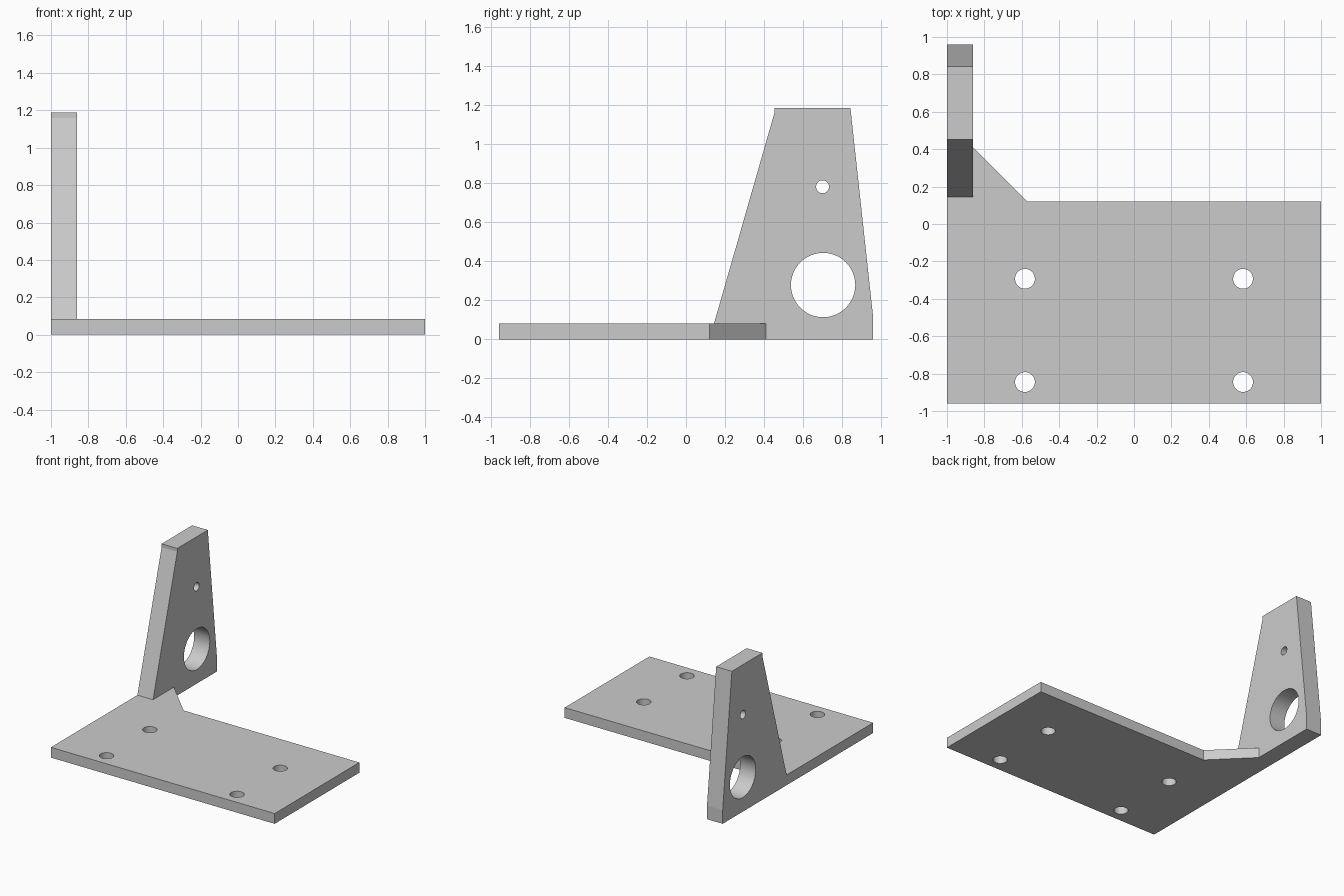
import bpy, bmesh, math
from mathutils import Matrix, Vector

cube = bpy.data.objects.get("Cube")
if cube:
    bpy.data.objects.remove(cube, do_unlink=True)

THICK = 0.083            # base plate thickness
WALL = (-1.0, -0.86)     # upright extent in x

grey = bpy.data.materials.new("grey metal")
grey.use_nodes = True
colour = (0.6, 0.6, 0.6, 1)
grey.diffuse_color = colour
grey.node_tree.nodes["Principled BSDF"].inputs["Base Color"].default_value = colour


def make_object(name, bm):
    bmesh.ops.recalc_face_normals(bm, faces=bm.faces)
    mesh = bpy.data.meshes.new(name)
    bm.to_mesh(mesh)
    bm.free()
    mesh.materials.append(grey)
    obj = bpy.data.objects.new(name, mesh)
    bpy.context.collection.objects.link(obj)
    return obj


def prism(name, points, depth):
    """Extrude a closed outline along a vector."""
    bm = bmesh.new()
    face = bm.faces.new([bm.verts.new(p) for p in points])
    ext = bmesh.ops.extrude_face_region(bm, geom=[face], use_keep_orig=True)
    verts = [g for g in ext["geom"] if isinstance(g, bmesh.types.BMVert)]
    bmesh.ops.translate(bm, verts=verts, vec=Vector(depth))
    return make_object(name, bm)


def drill(obj, centre, radius, axis):
    """Cut a round through-hole along x or z."""
    turn = Matrix.Rotation(math.pi / 2, 4, "Y") if axis == "x" else Matrix()
    bm = bmesh.new()
    bmesh.ops.create_cone(bm, cap_ends=True, segments=48, radius1=radius,
                          radius2=radius, depth=0.5,
                          matrix=Matrix.Translation(centre) @ turn)
    cutter = make_object("hole_cutter", bm)
    cutter.hide_render = True
    mod = obj.modifiers.new("hole", "BOOLEAN")
    mod.operation = "DIFFERENCE"
    mod.solver = "EXACT"
    mod.object = cutter
    bpy.context.view_layer.objects.active = obj
    bpy.ops.object.modifier_apply(modifier=mod.name)
    bpy.data.objects.remove(cutter, do_unlink=True)


# Base plate with angled gusset and the foot below the upright
outline = [(-1, -0.96), (1, -0.96), (1, 0.12), (-0.57, 0.12),
           (WALL[1], 0.41), (WALL[1], 0.96), (-1, 0.96)]
base = prism("base_plate", [(x, y, 0) for x, y in outline], (0, 0, THICK))
for x in (-0.583, 0.583):
    for y in (-0.845, -0.293):
        drill(base, (x, y, THICK / 2), 0.053, "z")

# Tapered upright standing on the foot
profile = [(0.144, THICK), (0.453, 1.16), (0.453, 1.187),
           (0.843, 1.187), (0.96, 0.11), (0.96, THICK)]
upright = prism("upright", [(WALL[0], y, z) for y, z in profile],
                (WALL[1] - WALL[0], 0, 0))
mid = sum(WALL) / 2
drill(upright, (mid, 0.703, 0.279), 0.165, "x")
drill(upright, (mid, 0.70, 0.783), 0.033, "x")

# Smooth hole walls, sharp plate edges
for obj in (base, upright):
    bpy.ops.object.select_all(action="DESELECT")
    obj.select_set(True)
    bpy.context.view_layer.objects.active = obj
    bpy.ops.object.shade_smooth_by_angle(angle=math.radians(20))
    # Keep the shallow bends in the profile flat
    for poly in obj.data.polygons:
        if poly.area > 0.005:
            poly.use_smooth = False
